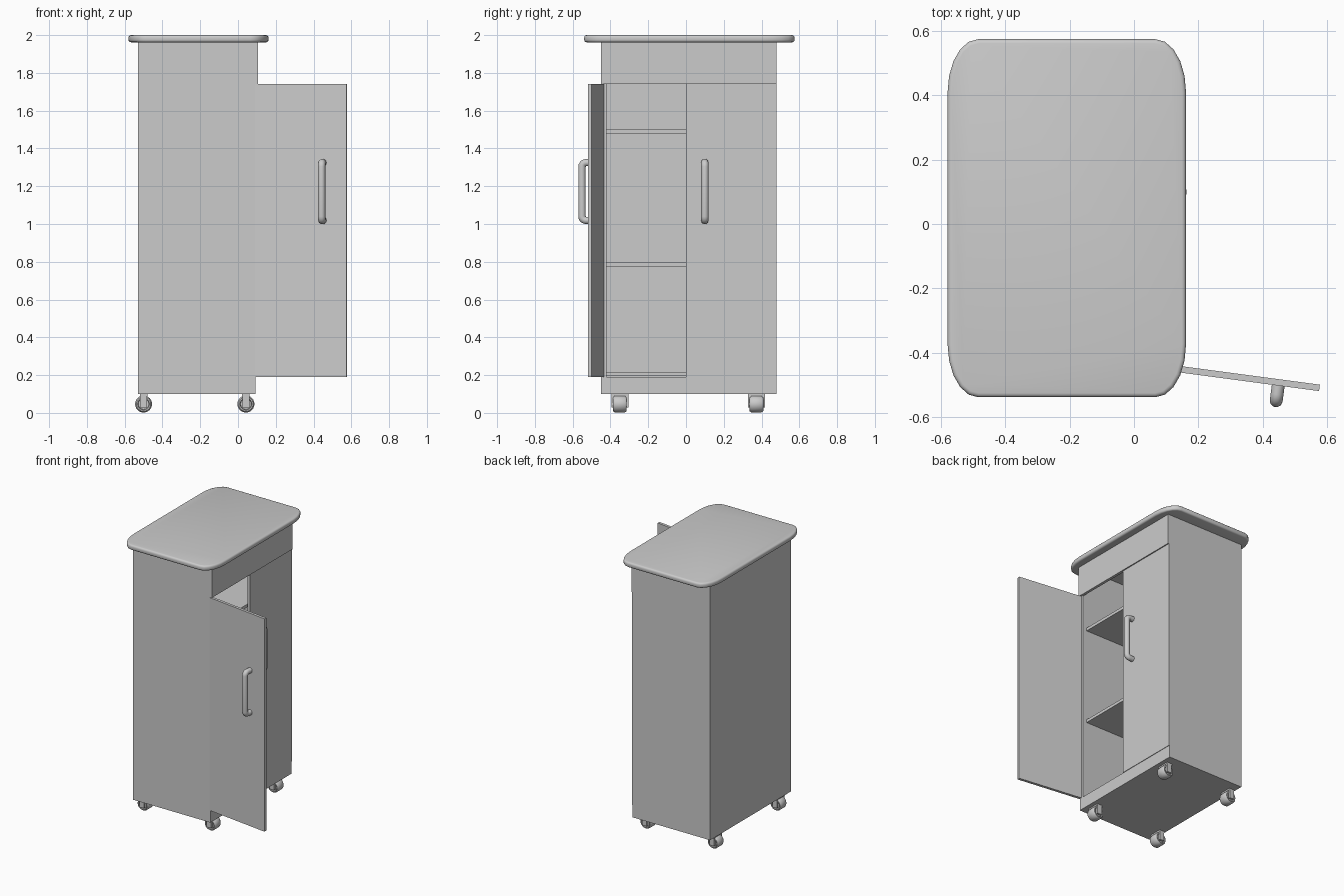
import bpy, bmesh, math
from mathutils import Matrix, Vector

cube = bpy.data.objects.get("Cube")
if cube:
    bpy.data.objects.remove(cube, do_unlink=True)

grey = bpy.data.materials.new("light_grey")
grey.use_nodes = True
grey.diffuse_color = (0.6, 0.6, 0.6, 1)
grey.node_tree.nodes["Principled BSDF"].inputs["Base Color"].default_value = (0.6, 0.6, 0.6, 1)


def finish(name, mesh, matrix=Matrix(), smooth=False):
    mesh.materials.clear()
    mesh.materials.append(grey)
    mesh.transform(matrix)
    ob = bpy.data.objects.new(name, mesh)
    bpy.context.collection.objects.link(ob)
    if smooth:
        bpy.ops.object.select_all(action='DESELECT')
        ob.select_set(True)
        bpy.context.view_layer.objects.active = ob
        bpy.ops.object.shade_smooth_by_angle(angle=math.radians(40))
    return ob


def from_bmesh(name, bm, matrix=Matrix(), smooth=False):
    bmesh.ops.recalc_face_normals(bm, faces=bm.faces)
    mesh = bpy.data.meshes.new(name)
    bm.to_mesh(mesh)
    bm.free()
    return finish(name, mesh, matrix, smooth)


def box(name, x, y, z, matrix=Matrix()):
    bm = bmesh.new()
    bmesh.ops.create_cube(bm, size=1)
    for v in bm.verts:
        v.co = Vector([(a + b) / 2 + c * (b - a) for (a, b), c in zip((x, y, z), v.co)])
    return from_bmesh(name, bm, matrix)


def tube(name, points, radius, matrix):
    curve = bpy.data.curves.new(name, 'CURVE')
    curve.dimensions = '3D'
    curve.bevel_depth = radius
    curve.bevel_resolution = 3
    curve.use_fill_caps = True
    spline = curve.splines.new('POLY')
    spline.points.add(len(points) - 1)
    for p, co in zip(spline.points, points):
        p.co = (*co, 1)
    helper = bpy.data.objects.new(name + "_path", curve)
    bpy.context.collection.objects.link(helper)
    deps = bpy.context.evaluated_depsgraph_get()
    mesh = bpy.data.meshes.new_from_object(helper.evaluated_get(deps))
    bpy.data.objects.remove(helper, do_unlink=True)
    finish(name, mesh, matrix, True)


# Carcass panels
X0, X1, Y0, Y1, Z0, Z1 = -0.53, 0.093, -0.45, 0.48, 0.10, 1.965
T = 0.03
box("front_side_panel", (X0, X1), (Y0, Y0 + T), (Z0, Z1))
box("rear_side_panel", (X0, X1), (Y1 - T, Y1), (Z0, Z1))
box("back_panel", (X0, X0 + T), (Y0 + T, Y1 - T), (Z0, Z1))
box("base", (X0 + T, X1), (Y0 + T, Y1 - T), (Z0, 0.19))
box("ceiling", (X0 + T, X1), (Y0 + T, Y1 - T), (1.95, Z1))
box("drawer_front", (0.085, 0.105), (Y0, Y1), (1.74, Z1))

# Shelves
for i, z in enumerate((0.195, 0.775, 1.48)):
    box(f"shelf_{i + 1}", (X0 + T, 0.06), (Y0 + T, Y1 - T), (z, z + 0.022))

# Doors: one closed, one swung wide open
D0, D1 = 0.19, 1.74
box("closed_door", (0.077, 0.097), (0, Y1), (D0, D1))
swing = Matrix.Translation((0.09, -0.455, 0)) @ Matrix.Rotation(math.radians(-7.6), 4, 'Z')
box("open_door", (0, 0.49), (0, 0.02), (D0, D1), swing)

# Handles: bent tube pointing towards local -y
R, REACH, BEND = 0.02, 0.048, 0.022
half = []
for k in range(6):
    a = math.radians(18 * k)
    half.append((0, -REACH + BEND * (1 - math.sin(a)), 0.153 - BEND * (1 - math.cos(a))))
half = [(0, 0.005, 0.153)] + half
path = half + [(x, y, -z) for x, y, z in reversed(half)]
tube("open_door_handle", path, R, swing @ Matrix.Translation((0.362, 0, 1.172)))
tube("closed_door_handle", path, R,
     Matrix.Translation((0.097, 0.10, 1.172)) @ Matrix.Rotation(math.pi / 2, 4, 'Z'))

# Worktop: rounded corners and softened rim
bm = bmesh.new()
cx, cy, hx, hy, rx, ry = -0.209, 0.018, 0.371, 0.557, 0.095, 0.165
ring = []
for q, (sx, sy) in enumerate(((1, 1), (-1, 1), (-1, -1), (1, -1))):
    for k in range(6):
        a = math.pi / 2 * (q + k / 5)
        ring.append(bm.verts.new((cx + sx * (hx - rx) + rx * math.cos(a),
                                  cy + sy * (hy - ry) + ry * math.sin(a), 1.962)))
face = bm.faces.new(ring)
up = bmesh.ops.extrude_face_region(bm, geom=[face])["geom"]
for v in up:
    if isinstance(v, bmesh.types.BMVert):
        v.co.z = 2.0
rim = [e for e in bm.edges if abs(e.verts[0].co.z - e.verts[1].co.z) < 1e-4]
bmesh.ops.bevel(bm, geom=rim, offset=0.013, segments=3, profile=0.5, affect='EDGES')
from_bmesh("worktop", bm, smooth=True)


# Casters: dished round wheel in a fork
def caster(name, x, y):
    place = Matrix.Translation((x, y, 0.047))
    profile = [(0, 0.022), (0.028, 0.022), (0.031, 0.036), (0.038, 0.036), (0.045, 0.026)]
    profile += [(r, -w) for r, w in reversed(profile)]
    bm = bmesh.new()
    verts = [bm.verts.new((r, w, 0)) for r, w in profile]
    edges = [bm.edges.new(pair) for pair in zip(verts, verts[1:])]
    bmesh.ops.spin(bm, geom=verts + edges, cent=(0, 0, 0), axis=(0, 1, 0),
                   angle=math.tau, steps=24)
    bmesh.ops.remove_doubles(bm, verts=bm.verts, dist=1e-4)
    from_bmesh(name + "_wheel", bm, place, True)
    for side in (-1, 1):
        inner, outer = sorted((side * 0.03, side * 0.045))
        box(name + "_fork", (-0.018, 0.018), (inner, outer), (-0.018, 0.053), place)
    box(name + "_mount", (-0.02, 0.02), (-0.045, 0.045), (0.042, 0.056), place)


for xn, x in (("left", 0.042), ("right", -0.50)):
    for yn, y in (("front", -0.35), ("back", 0.373)):
        caster(f"{yn}_{xn}_caster", x, y)
